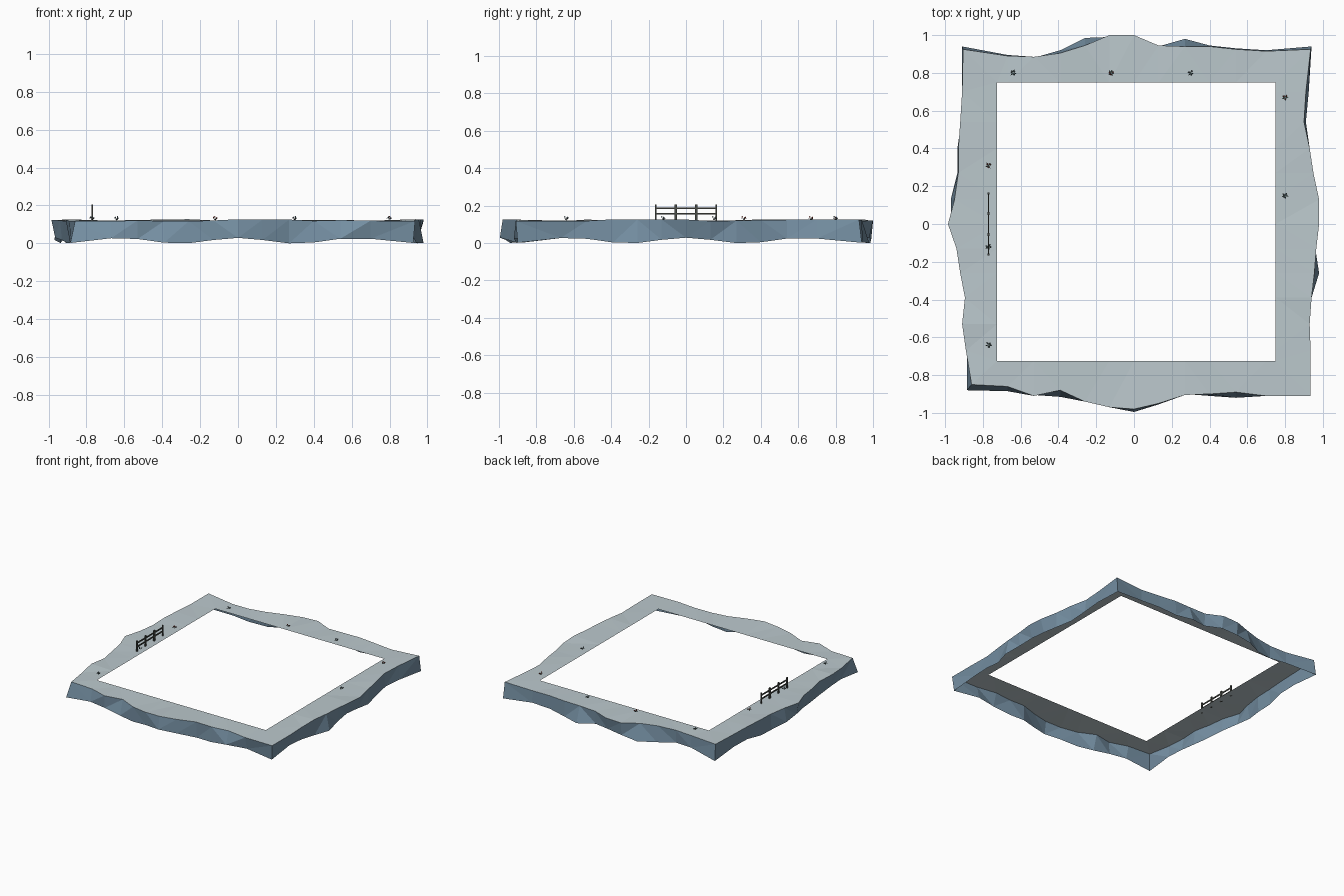
import bpy, bmesh, math, random
from mathutils import Vector, Matrix

if "Cube" in bpy.data.objects:
    bpy.data.objects.remove(bpy.data.objects["Cube"])

random.seed(4)


def material(name, rgb):
    m = bpy.data.materials.new(name)
    m.diffuse_color = (*rgb, 1)
    m.use_nodes = True
    m.node_tree.nodes["Principled BSDF"].inputs["Base Color"].default_value = m.diffuse_color
    return m


SNOW = material("pale_ground", (0.50, 0.58, 0.61))
ROCK = material("blue_rock", (0.18, 0.28, 0.37))
WOOD = material("dark_wood", (0.07, 0.075, 0.065))
LEAF = material("leaf_green", (0.05, 0.08, 0.07))
RED = material("red_petal", (0.40, 0.06, 0.04))
PALE = material("blue_petal", (0.22, 0.30, 0.35))


def finish(bm, name, mats):
    me = bpy.data.meshes.new(name)
    bm.to_mesh(me)
    bm.free()
    for m in mats:
        me.materials.append(m)
    ob = bpy.data.objects.new(name, me)
    bpy.context.collection.objects.link(ob)
    return ob


# Cliff edge: stations along each side, distance of the top and bottom rim
T = [-.67, -.53, -.39, -.26, -.13, 0, .13, .27, .40, .54, .70]
FRONT = ([.86, .91, .88, .94, .97, .98, .95, .905, .90, .89, .91],
         [.885, .905, .915, .94, .965, .995, .955, .90, .91, .92, .89])
RIGHT = ([.935, .93, .94, .955, .965, .98, .98, .95, .93, .90, .91],
         [.92, .93, .94, .98, .96, .95, .95, .95, .92, .91, .925])
BACK = ([.89, .885, .905, .945, 1.0, 1.0, .945, .94, .94, .925, .915],
        [.895, .88, .92, .985, .99, .98, .94, .98, .945, .93, .92])
LEFT = ([.89, .91, .895, .92, .94, .985, .95, .93, .93, .92, .91],
        [.885, .89, .885, .90, .93, .965, .97, .935, .935, .915, .91])


def side(data, place, flip):
    pts = [(place(t, a), place(t, b), t) for t, a, b in zip(T, *data)]
    return pts[::-1] if flip else pts


rim = [((-.86, -.85), (-.885, -.88), None)]
rim += side(FRONT, lambda t, d: (t, -d), False)
rim += [((.935, -.91), (.925, -.90), None)]
rim += side(RIGHT, lambda t, d: (d, t), False)
rim += [((.935, .925), (.94, .94), None)]
rim += side(BACK, lambda t, d: (t, d), True)
rim += [((-.905, .925), (-.91, .94), None)]
rim += side(LEFT, lambda t, d: (-d, t), True)


def clamp(v):
    return min(max(v, -.725), .75)


# Open shell: flat top ring plus faceted outer skirt
bm = bmesh.new()
loops = []
for top, bot, t in rim:
    zb = 0.005 if t is None else 0.017 + 0.015 * math.cos(t * 2 * math.pi / 0.62)
    zt = 0.122 + random.uniform(-.006, .006)
    loops.append((bm.verts.new((clamp(top[0]), clamp(top[1]), .121)),
                  bm.verts.new((*top, zt)), bm.verts.new((*bot, max(zb, 0)))))
bm.verts[:]
lowest = min(l[2].co.z for l in loops)
for l in loops:
    l[2].co.z -= lowest
n = len(loops)
for i in range(n):
    a, b = loops[i], loops[(i + 1) % n]
    for k in (0, 1):
        f = bm.faces.new((a[k], a[k + 1], b[k + 1], b[k]))
        f.material_index = k
bmesh.ops.remove_doubles(bm, verts=bm.verts, dist=1e-5)
bmesh.ops.triangulate(bm, faces=bm.faces)
bmesh.ops.recalc_face_normals(bm, faces=bm.faces)
if sum(f.normal.z for f in bm.faces if f.material_index == 0) < 0:
    bmesh.ops.reverse_faces(bm, faces=bm.faces)
finish(bm, "rocky_ground_frame", [SNOW, ROCK])


def box(bm, centre, size):
    bmesh.ops.create_cube(bm, size=1, matrix=Matrix.Translation(centre)
                          @ Matrix.Diagonal((*size, 1)))


# Fence: four posts and two rails
FX = -.77
bm = bmesh.new()
for y, w in ((-.161, .009), (-.055, .015), (.055, .015), (.161, .009)):
    box(bm, (FX, y, .162), (.009, w, .086))
finish(bm, "fence_posts", [WOOD])
bm = bmesh.new()
for z in (.157, .186):
    box(bm, (FX, 0, z), (.006, .33, .010))
finish(bm, "fence_rails", [WOOD])


# Small plants: bent leaves around thin stems with little blossoms
def plant(name, x, y, petal):
    bm = bmesh.new()
    base = Vector((x, y, .121))
    for k in range(5):
        a = k * 2 * math.pi / 5 + random.uniform(-.4, .4)
        out = Vector((math.cos(a), math.sin(a), 0))
        across = Vector((-out.y, out.x, 0)) * .004
        mid = base + out * .009 + Vector((0, 0, .010))
        tip = base + out * .019 + Vector((0, 0, .008))
        vs = [bm.verts.new(p) for p in (base, mid + across, tip, mid - across)]
        bm.faces.new(vs)
    for k in range(3):
        a = k * 2.1 + random.random()
        c = base + Vector((math.cos(a) * .009, math.sin(a) * .009, .013 + .003 * k))
        old = set(bm.faces)
        bmesh.ops.create_icosphere(bm, subdivisions=1, radius=.0045,
                                   matrix=Matrix.Translation(c))
        for f in set(bm.faces) - old:
            f.material_index = 1
    finish(bm, name, [LEAF, petal])


SPOTS = [(-.12, .80, RED), (.80, .67, RED), (-.77, .31, RED), (-.64, .80, PALE),
         (.30, .80, PALE), (.80, .15, PALE), (-.77, -.12, PALE), (-.77, -.64, PALE)]
for i, (x, y, m) in enumerate(SPOTS):
    plant(f"flower_{i + 1}", x, y, m)
